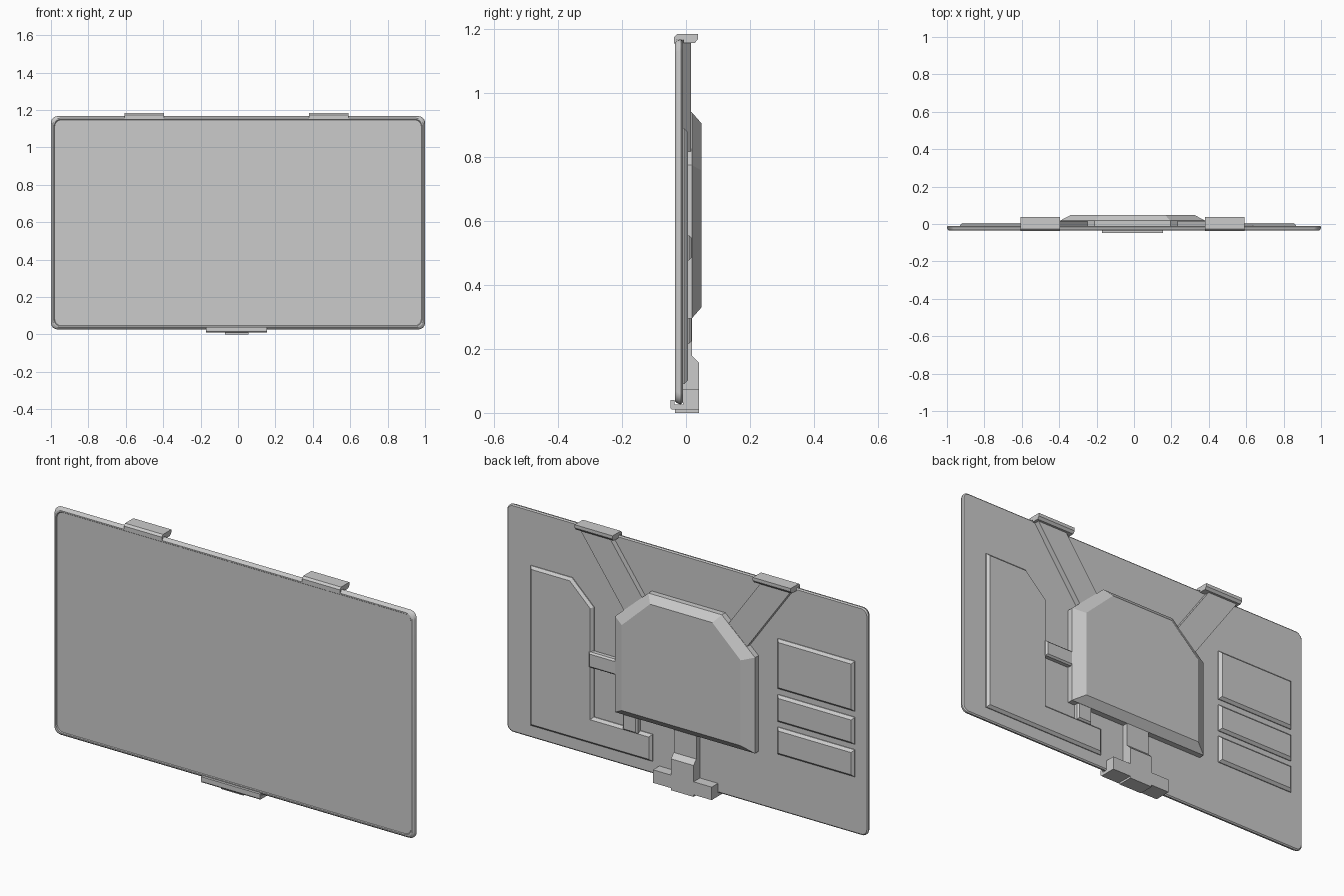
import bpy, bmesh, math

if "Cube" in bpy.data.objects:
    bpy.data.objects.remove(bpy.data.objects["Cube"])

CX = -0.0075          # symmetry axis of the bracket
BACK = -0.01          # rear surface of the display


def finish(name, bm):
    bmesh.ops.recalc_face_normals(bm, faces=bm.faces)
    me = bpy.data.meshes.new(name)
    bm.to_mesh(me)
    bm.free()
    ob = bpy.data.objects.new(name, me)
    bpy.context.collection.objects.link(ob)
    return ob


def loft(name, rings):
    """Closed solid through rings of equal length."""
    bm = bmesh.new()
    vs = [[bm.verts.new(p) for p in r] for r in rings]
    for a, b in zip(vs, vs[1:]):
        n = len(a)
        for i in range(n):
            j = (i + 1) % n
            bm.faces.new((a[i], a[j], b[j], b[i]))
    bm.faces.new(vs[0])
    bm.faces.new(vs[-1])
    return finish(name, bm)


def slab(name, pts, y1, bevel=0.0, y0=BACK - 0.002):
    """x/z outline extruded along y, rear rim optionally chamfered."""
    ob = loft(name, [[(x, y, z) for x, z in pts] for y in (y0, y1)])
    if bevel:
        bm = bmesh.new()
        bm.from_mesh(ob.data)
        rim = [e for e in bm.edges if all(v.co.y > y1 - 1e-5 for v in e.verts)]
        bmesh.ops.bevel(bm, geom=rim, offset=bevel, segments=1, affect='EDGES')
        bm.to_mesh(ob.data)
        bm.free()
    return ob


def profile_x(name, pts, x0, x1):
    """y/z profile extruded along x."""
    return loft(name, [[(x, y, z) for y, z in pts] for x in (x0, x1)])


def rect(x0, x1, z0, z1):
    return [(x0, z0), (x1, z0), (x1, z1), (x0, z1)]


def round_rect(inset, y, r, seg=6):
    hx, hz, cz = 1.0 - inset, 0.57 - inset, 0.597
    ring = []
    for k, (sx, sz) in enumerate(((1, 1), (-1, 1), (-1, -1), (1, -1))):
        for i in range(seg + 1):
            a = math.radians(90 * (k + i / seg))
            ring.append((sx * (hx - r) + r * math.cos(a), y,
                         cz + sz * (hz - r) + r * math.sin(a)))
    return ring


# display with stepped rounded rim and recessed screen
display = loft("display_panel", [round_rect(*p) for p in (
    (0.006, BACK, 0.03), (0.0, -0.015, 0.035), (0.0, -0.020, 0.035),
    (0.004, -0.029, 0.035), (0.011, -0.035, 0.035), (0.017, -0.035, 0.035),
    (0.020, -0.031, 0.035))])
bpy.context.view_layer.objects.active = display
display.select_set(True)
bpy.ops.object.shade_smooth_by_angle(angle=math.radians(25))

# raised covers on the rear
slab("corner_cover", [(0.865, 0.09), (0.865, 0.89), (0.635, 0.89), (0.515, 0.775),
                      (0.515, 0.225), (0.19, 0.225), (0.19, 0.09)], 0.006, 0.012)
for i, (z0, z1) in enumerate(((0.64, 0.89), (0.475, 0.61), (0.312, 0.447))):
    slab(f"side_cover_{i + 1}", rect(-0.93, -0.503, z0, z1), 0.006, 0.012)

# bridges between the corner cover and the main housing
slab("side_bridge", rect(0.35, 0.53, 0.477, 0.555), 0.017, 0.008)
slab("lower_bridge", rect(0.26, 0.343, 0.215, 0.34), 0.017, 0.008)

# main rear housing, tapering backwards
half = [(0.3875, 0.295), (0.3875, 0.775), (0.203, 0.94)]
outline = half + [(-x, z) for x, z in reversed(half)]


def house_ring(y, sx, sz):
    return [(CX + x * sx, y, 0.6175 + (z - 0.6175) * sz) for x, z in outline]


loft("rear_housing", [house_ring(BACK - 0.002, 1, 1), house_ring(0.018, 1, 1),
                      house_ring(0.049, 0.85, 0.89)])

# upper arms and hooked clips, mirrored
clip = [(-0.038, 1.155), (-0.038, 1.174), (-0.028, 1.184), (0.037, 1.184),
        (0.037, 1.168), (0.027, 1.156), (-0.008, 1.156), (-0.008, 1.168),
        (-0.03, 1.168), (-0.03, 1.155)]
for side, s in (("left", -1), ("right", 1)):
    arm = [(0.59, 1.165), (0.425, 1.165), (0.185, 0.83), (0.29, 0.745)]
    slab(f"upper_arm_{side}", [(CX + s * x, z) for x, z in arm], 0.016)
    profile_x(f"top_clip_{side}", clip, CX + s * 0.388, CX + s * 0.598)

# lower stem and bottom clip
profile_x("lower_stem", [(BACK, 0.33), (0.018, 0.33), (0.018, 0.18), (0.041, 0.157),
                         (0.041, 0.0), (-0.035, 0.0), (-0.035, 0.02), (BACK, 0.02)],
          CX - 0.0625, CX + 0.0625)
profile_x("bottom_clip", [(-0.049, 0.016), (-0.044, 0.01), (0.04, 0.01), (0.04, 0.075),
                          (BACK, 0.075), (BACK, 0.026), (-0.036, 0.026),
                          (-0.036, 0.04), (-0.049, 0.04)], CX - 0.1625, CX + 0.1625)
